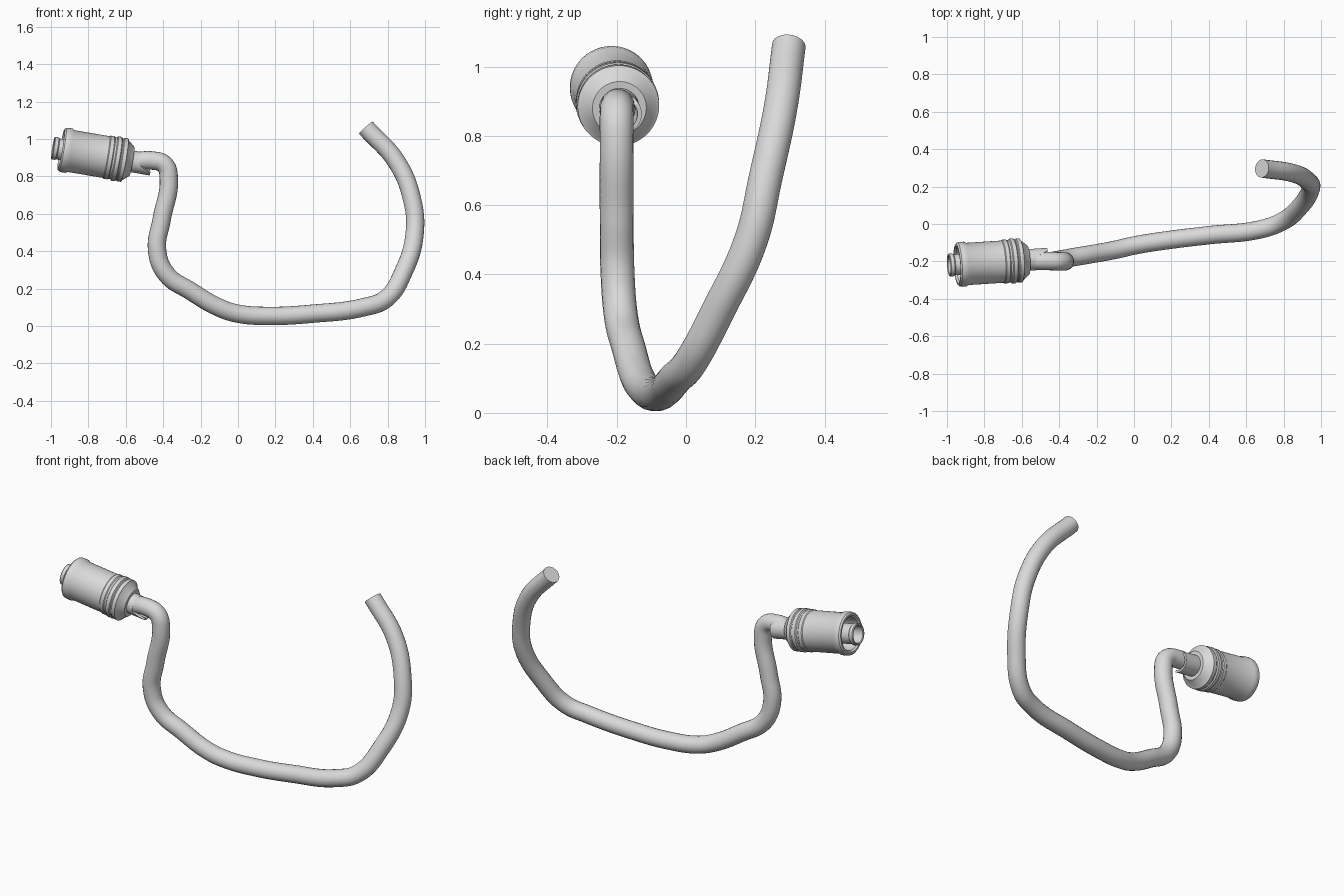
import bpy, bmesh, math
from mathutils import Vector, Matrix

cube = bpy.data.objects.get("Cube")
if cube:
    bpy.data.objects.remove(cube, do_unlink=True)

grey = bpy.data.materials.new("light_grey")
grey.use_nodes = True
grey.diffuse_color = (0.7, 0.7, 0.7, 1)
grey.node_tree.nodes["Principled BSDF"].inputs["Base Color"].default_value = (0.7, 0.7, 0.7, 1)

# Connector frame: local z runs along the plug axis towards the cable
axis = Vector((1, 0.065, -0.17)).normalized()
side = Vector((0, 0.7, -0.7))
side = (side - axis * side.dot(axis)).normalized()
frame = Matrix((side, axis.cross(side), axis)).transposed().to_4x4()
frame.translation = Vector((-0.99, -0.22, 0.952))
SEGMENTS = 64


def finish(obj, angle=35):
    obj.data.materials.clear()
    obj.data.materials.append(grey)
    bpy.ops.object.select_all(action='DESELECT')
    obj.select_set(True)
    bpy.context.view_layer.objects.active = obj
    bpy.ops.object.shade_smooth_by_angle(angle=math.radians(angle))


def lathe(name, profile, closed=False, stretch=None):
    """Revolve (radius, height) points; stretch shifts heights by angle."""
    bm = bmesh.new()
    rings = []
    for i, (r, h) in enumerate(profile):
        if r == 0:
            rings.append([bm.verts.new((0, 0, h))] * SEGMENTS)
            continue
        ring = []
        for s in range(SEGMENTS):
            a = math.tau * s / SEGMENTS
            z = h + (stretch(i, math.cos(a)) if stretch else 0)
            ring.append(bm.verts.new((r * math.cos(a), r * math.sin(a), z)))
        rings.append(ring)
    pairs = list(zip(rings, rings[1:]))
    if closed:
        pairs.append((rings[-1], rings[0]))
    for a, b in pairs:
        for s in range(SEGMENTS):
            n = (s + 1) % SEGMENTS
            quad = list(dict.fromkeys((a[s], a[n], b[n], b[s])))
            bm.faces.new(quad)
    bmesh.ops.recalc_face_normals(bm, faces=bm.faces)
    mesh = bpy.data.meshes.new(name)
    bm.to_mesh(mesh)
    bm.free()
    obj = bpy.data.objects.new(name, mesh)
    obj.matrix_world = frame
    bpy.context.collection.objects.link(obj)
    finish(obj)


# Outer shell: open socket, rounded lip, barrel, grip rings, tapered shoulder
lathe("plug_shell", [
    (0, 0.14), (0.092, 0.14), (0.092, 0.055), (0.1, 0.045), (0.11, 0.045),
    (0.118, 0.053), (0.12, 0.065), (0.12, 0.088), (0.113, 0.1),
    (0.113, 0.29), (0.117, 0.295), (0.117, 0.315), (0.113, 0.32),
    (0.113, 0.33), (0.12, 0.335), (0.12, 0.355), (0.114, 0.36),
    (0.114, 0.365), (0.118, 0.37), (0.118, 0.39), (0.108, 0.395),
    (0.078, 0.43), (0.056, 0.43), (0, 0.43)])

# Hollow centre sleeve with a small lip
lathe("centre_sleeve", [
    (0, 0.13), (0.048, 0.13), (0.048, 0.004), (0.052, 0), (0.058, 0),
    (0.061, 0.004), (0.061, 0.022), (0.056, 0.028), (0.056, 0.14), (0, 0.14)])


# Cable cup: tube whose far end is scooped away on one side
def scoop(index, c):
    if index in (0, 3):
        return 0
    k = min(max((c + 0.7) / 0.9, 0), 1)
    return 0.07 * k * k * (3 - 2 * k)


lathe("cable_cup", [(0.058, 0.42), (0.058, 0.465), (0.046, 0.465), (0.046, 0.42)],
      closed=True, stretch=scoop)

# Bent cable swept along a smooth path
path = [
    (-0.56, -0.195, 0.878), (-0.46, -0.198, 0.885), (-0.392, -0.2, 0.862),
    (-0.37, -0.2, 0.79), (-0.408, -0.2, 0.57), (-0.433, -0.198, 0.41),
    (-0.385, -0.188, 0.28), (-0.25, -0.165, 0.185), (-0.1, -0.138, 0.098),
    (0.0, -0.115, 0.066), (0.17, -0.088, 0.054), (0.4, -0.06, 0.066),
    (0.67, -0.03, 0.1), (0.79, 0.012, 0.145), (0.885, 0.09, 0.29),
    (0.945, 0.188, 0.5), (0.93, 0.23, 0.68), (0.85, 0.272, 0.875),
    (0.684, 0.297, 1.06)]
curve = bpy.data.curves.new("cable", 'CURVE')
curve.dimensions = '3D'
curve.bevel_depth = 0.049
curve.bevel_resolution = 8
curve.resolution_u = 8
curve.use_fill_caps = True
spline = curve.splines.new('BEZIER')
spline.bezier_points.add(len(path) - 1)
for point, co in zip(spline.bezier_points, path):
    point.co = co
    point.handle_left_type = point.handle_right_type = 'AUTO'
cable = bpy.data.objects.new("cable", curve)
bpy.context.collection.objects.link(cable)
bpy.ops.object.select_all(action='DESELECT')
cable.select_set(True)
bpy.context.view_layer.objects.active = cable
bpy.ops.object.convert(target='MESH')
finish(bpy.context.view_layer.objects.active, 50)
